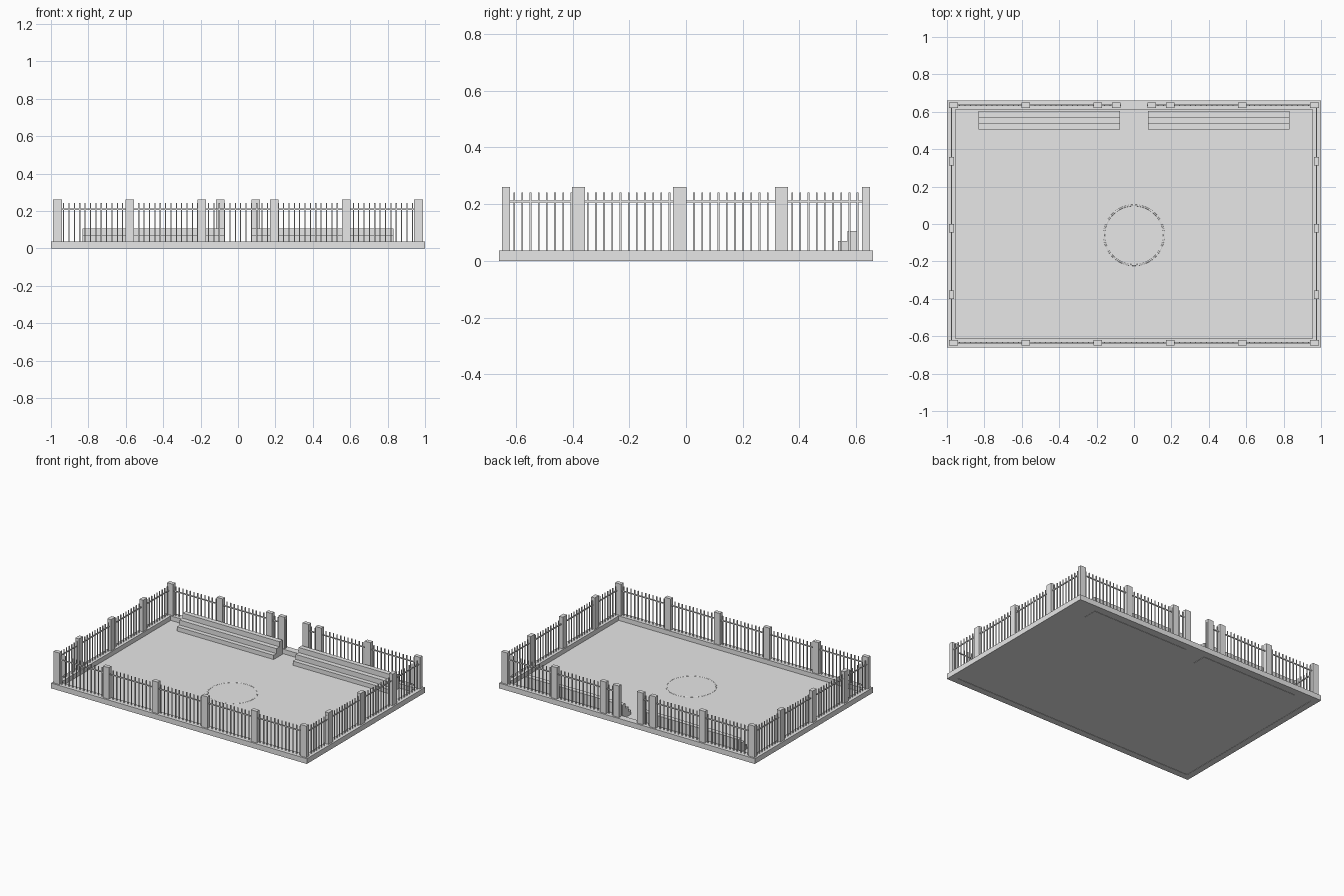
import bpy, bmesh
from mathutils import Matrix, Vector

cube = bpy.data.objects.get("Cube")
if cube:
    bpy.data.objects.remove(cube, do_unlink=True)

grey = bpy.data.materials.new("light grey")
grey.use_nodes = True
grey.diffuse_color = (0.8, 0.8, 0.8, 1)
grey.node_tree.nodes["Principled BSDF"].inputs["Base Color"].default_value = (0.8, 0.8, 0.8, 1)

BASE_X, BASE_Y = 1.0, 0.66        # outer half sizes
YARD_X, YARD_Y = 0.955, 0.613     # inside edge of the curb
FENCE_X, FENCE_Y = 0.976, 0.635   # fence centre lines
CURB_TOP, FLOOR_TOP = 0.037, 0.005
GATE = 0.07                       # half width of the rear opening


def add_box(bm, x0, x1, y0, y1, z0, z1):
    size = Vector((x1 - x0, y1 - y0, z1 - z0))
    mid = Vector((x0 + x1, y0 + y1, z0 + z1)) / 2
    bmesh.ops.create_cube(bm, size=1, matrix=Matrix.LocRotScale(mid, None, size))


def add_post(bm, x, y, wx, wy, z1):
    add_box(bm, x - wx / 2, x + wx / 2, y - wy / 2, y + wy / 2, CURB_TOP, z1)


def finish(name, bm):
    mesh = bpy.data.meshes.new(name)
    bm.to_mesh(mesh)
    bm.free()
    mesh.materials.append(grey)
    obj = bpy.data.objects.new(name, mesh)
    bpy.context.collection.objects.link(obj)
    return obj


# Curb: a closed rectangular frame
bm = bmesh.new()
rings = []
for hx, hy in ((BASE_X, BASE_Y), (YARD_X, YARD_Y)):
    for z in (0, CURB_TOP):
        rings.append([bm.verts.new((sx * hx, sy * hy, z))
                      for sx, sy in ((-1, -1), (1, -1), (1, 1), (-1, 1))])
outer_low, outer_top, inner_low, inner_top = rings
for a, b in ((outer_low, outer_top), (outer_top, inner_top),
             (inner_top, inner_low), (inner_low, outer_low)):
    for i in range(4):
        j = (i + 1) % 4
        bm.faces.new((a[i], a[j], b[j], b[i]))
bmesh.ops.recalc_face_normals(bm, faces=bm.faces)
finish("curb", bm)

# Sunken floor
bm = bmesh.new()
add_box(bm, -YARD_X, YARD_X, -YARD_Y, YARD_Y, 0.002, FLOOR_TOP)
finish("yard_floor", bm)

# Low ring marking in the middle of the floor
bm = bmesh.new()
bmesh.ops.create_circle(bm, radius=0.004, segments=8,
                        matrix=Matrix.Translation((0.16, 0, 0)) @ Matrix.Rotation(1.5708, 4, 'X'))
bmesh.ops.spin(bm, geom=bm.verts[:] + bm.edges[:], axis=(0, 0, 1), cent=(0, 0, 0),
               angle=6.283185, steps=48, use_merge=True)
bmesh.ops.recalc_face_normals(bm, faces=bm.faces)
for f in bm.faces:
    f.smooth = True
ring = finish("floor_ring", bm)
ring.location = (0, -0.06, FLOOR_TOP)
ring.scale.z = 0.4

# Stepped benches on each side of the rear opening
steps = [(0.505, 0.035), (0.536, 0.07), (0.57, 0.106)]
bench_back = 0.604
profile = [(bench_back, 0), (steps[0][0], 0)]
for i, (y, z) in enumerate(steps):
    next_y = steps[i + 1][0] if i < 2 else bench_back
    profile += [(y, z), (next_y, z)]
for side, name in ((1, "left_bench"), (-1, "right_bench")):
    bm = bmesh.new()
    face = bm.faces.new([bm.verts.new((side * 0.075, y, z)) for y, z in profile])
    ext = bmesh.ops.extrude_face_region(bm, geom=[face], use_keep_orig=True)
    moved = [v for v in ext["geom"] if isinstance(v, bmesh.types.BMVert)]
    bmesh.ops.translate(bm, verts=moved, vec=(side * 0.757, 0, 0))
    bmesh.ops.recalc_face_normals(bm, faces=bm.faces)
    finish(name, bm)

# Pillars
LONG, THIN, PILLAR_TOP = 0.046, 0.028, 0.26
bm = bmesh.new()
for side in (-1, 1):
    for x in (0.965, 0.578, 0.194):
        for y in (-FENCE_Y, FENCE_Y):
            add_post(bm, side * x, y, LONG, THIN, PILLAR_TOP)
    add_post(bm, side * 0.094, FENCE_Y, LONG, THIN, PILLAR_TOP)
    for y in (-0.379, -0.022, 0.336):
        add_post(bm, side * FENCE_X, y, THIN, LONG, PILLAR_TOP)
finish("fence_pillars", bm)

# Upright bars, evenly spaced along all four sides
BAR, BAR_TOP = 0.006, 0.241
bm = bmesh.new()
for i in range(66):
    x = -0.932 + i * 1.864 / 65
    add_post(bm, x, -FENCE_Y, BAR, BAR, BAR_TOP)
    if abs(x) > GATE:
        add_post(bm, x, FENCE_Y, BAR, BAR, BAR_TOP)
for i in range(43):
    y = -0.606 + i * 1.211 / 42
    for side in (-1, 1):
        add_post(bm, side * FENCE_X, y, BAR, BAR, BAR_TOP)
finish("fence_bars", bm)

# Horizontal rails
R, Z0, Z1 = 0.0035, 0.205, 0.212
bm = bmesh.new()
add_box(bm, -0.965, 0.965, -FENCE_Y - R, -FENCE_Y + R, Z0, Z1)
for side in (-1, 1):
    add_box(bm, side * FENCE_X - R, side * FENCE_X + R, -FENCE_Y, FENCE_Y, Z0, Z1)
    near, far = sorted((side * 0.094, side * 0.965))
    add_box(bm, near, far, FENCE_Y - R, FENCE_Y + R, Z0, Z1)
finish("fence_rails", bm)
